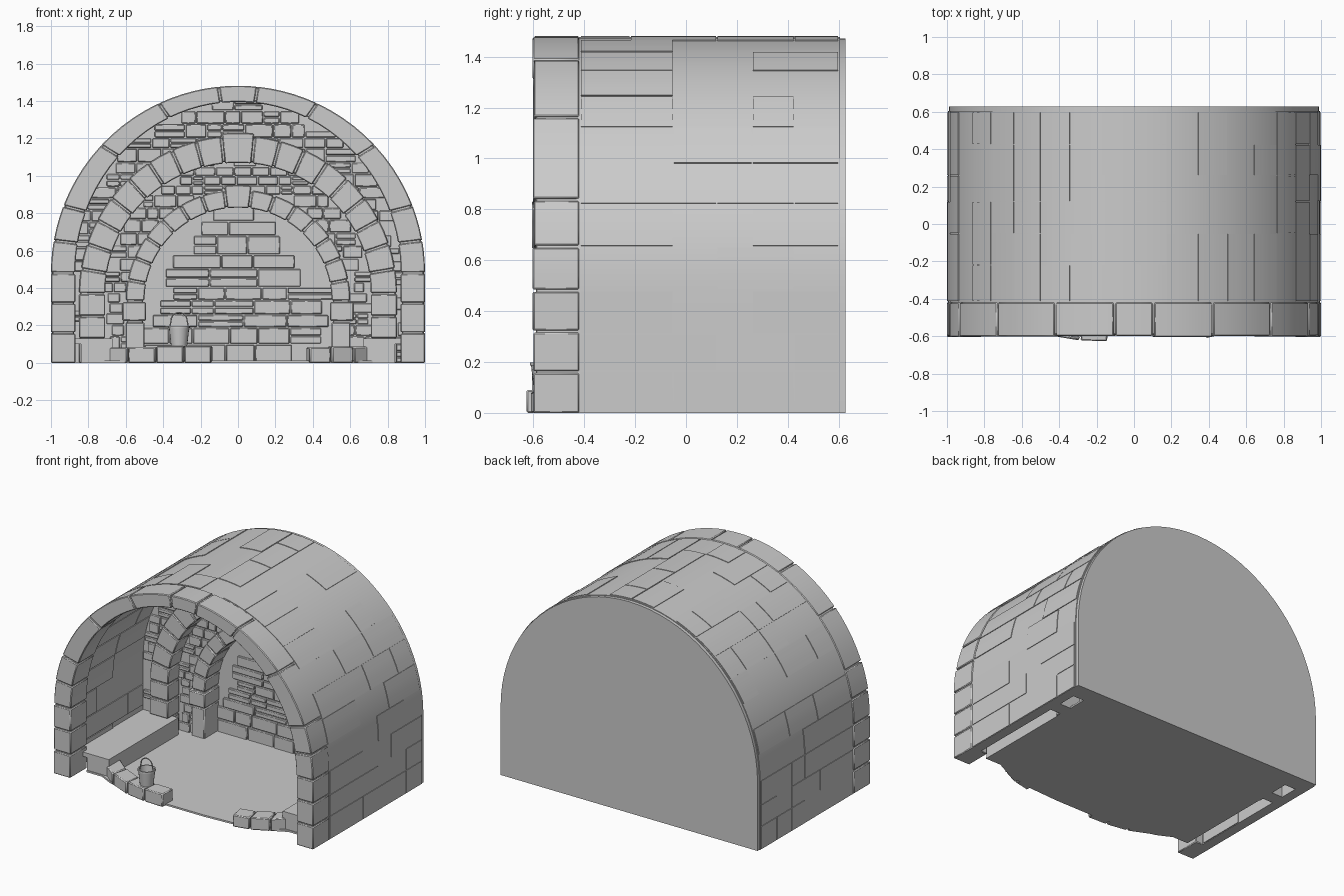
import bpy, bmesh, math, random

if "Cube" in bpy.data.objects:
    bpy.data.objects.remove(bpy.data.objects["Cube"])
random.seed(4)

# Arch profile = (half width, spring height, top height).
# Path position s: -1..0 right leg, 0..180 degrees of arc, 180..181 left leg.
def pt(p, s):
    a, zc, top = p
    if s <= 0:
        return a, zc * (1 + s)
    if s >= 180:
        return -a, zc * (181 - s)
    r = math.radians(s)
    return a * math.cos(r), zc + (top - zc) * math.sin(r)


def samples(s0, s1, step=4.5):
    lo, hi = max(s0, 0), min(s1, 180)
    out = [s0]
    if hi > lo:
        n = max(1, math.ceil((hi - lo) / step))
        out += [lo + (hi - lo) * i / n for i in range(n + 1)]
    out.append(s1)
    return [s for i, s in enumerate(out) if i == 0 or s - out[i - 1] > 1e-4]


def arch_block(bm, inner, outer, s0, s1, y0, y1):
    rows = []
    for s in samples(s0, s1):
        (xi, zi), (xo, zo) = pt(inner, s), pt(outer, s)
        rows.append([bm.verts.new(c) for c in
                     ((xi, y0, zi), (xo, y0, zo), (xo, y1, zo), (xi, y1, zi))])
    for a, b in zip(rows, rows[1:]):
        for k in range(4):
            j = (k + 1) % 4
            bm.faces.new((a[k], a[j], b[j], b[k]))
    bm.faces.new(rows[0][::-1])
    bm.faces.new(rows[-1])


def prism(bm, pts, lo, hi, axis):
    def co(p, h):
        return (p[0], p[1], h) if axis == 'z' else (p[0], h, p[1])
    a = [bm.verts.new(co(p, lo)) for p in pts]
    b = [bm.verts.new(co(p, hi)) for p in pts]
    bm.faces.new(a[::-1])
    bm.faces.new(b)
    for i in range(len(pts)):
        j = (i + 1) % len(pts)
        bm.faces.new((a[i], a[j], b[j], b[i]))


def box(bm, x0, x1, y0, y1, z0, z1):
    prism(bm, [(x0, y0), (x1, y0), (x1, y1), (x0, y1)], z0, z1, 'z')


def finish(bm, name, bevel=0):
    bmesh.ops.recalc_face_normals(bm, faces=bm.faces)
    me = bpy.data.meshes.new(name)
    bm.to_mesh(me)
    bm.free()
    ob = bpy.data.objects.new(name, me)
    bpy.context.collection.objects.link(ob)
    if bevel:
        m = ob.modifiers.new("bevel", 'BEVEL')
        m.width, m.segments, m.limit_method = bevel, 1, 'ANGLE'
    return ob


def grow(p, d):
    return p[0] + d, p[1], p[2] + d


# Ring of separate stones over a slightly recessed mortar core
def stone_ring(name, inner, outer, joints, legs, y0, y1, key=0.0):
    bm = bmesh.new()
    arch_block(bm, grow(inner, .008), grow(outer, -.008), -1, 181, y0 + .012, y1 - .003)
    zc = inner[1]
    cuts = [-1] + [z / zc - 1 for z in legs] + [0] + joints
    cuts += [180 - j for j in reversed(joints)] + [180] + [181 - z / zc for z in reversed(legs)] + [181]
    for s0, s1 in zip(cuts, cuts[1:]):
        g = .004 / zc if s1 <= 0 or s0 >= 180 else .25 / inner[0]
        mid = s0 < 90 < s1
        o = grow(outer, key if mid else 0)
        arch_block(bm, inner, o, s0 + g * (s0 > -1), s1 - g * (s1 < 181),
                   y0 + random.uniform(-.004, .005) - (.006 if mid and key else 0), y1)
    return finish(bm, name, .005)


VAULT_OUT, VAULT_IN = (.995, .48, 1.477), (.925, .48, 1.425)
R2I, R2O = (.71, .37, 1.07), (.85, .37, 1.215)
R3I, R3O = (.50, .33, .83), (.60, .33, .925)

# Barrel vault shell and back cap
bm = bmesh.new()
arch_block(bm, VAULT_IN, VAULT_OUT, -1, 181, -.43, .605)
finish(bm, "vault_shell")
bm = bmesh.new()
prism(bm, [pt((.99, .48, 1.472), s) for s in samples(-1, 181)], .5, .627, 'y')
finish(bm, "back_cap")

# Stones standing a little proud of the vault, outside and inside
for name, inn, out, ys in (
        ("outer_stones", grow(VAULT_OUT, -.01), grow(VAULT_OUT, .004), [-.415, -.22, -.05, .12, .26, .425, .6]),
        ("inner_stones", grow(VAULT_IN, -.006), grow(VAULT_IN, .01), [-.41, -.24, -.06, .1, .27])):
    bm = bmesh.new()
    rows = [-1, -.66, -.35, 0] + list(range(10, 180, 10)) + [180, 180.35, 180.66, 181]
    for s0, s1 in zip(rows, rows[1:]):
        g = .006 if s1 <= 0 or s0 >= 180 else .2
        i = 0
        while i < len(ys) - 1:
            j = min(len(ys) - 1, i + random.choice((1, 2, 2, 3)))
            if random.random() < .6:
                arch_block(bm, inn, out, s0 + g, s1 - g, ys[i] + .003, ys[j] - .003)
            i = j
    finish(bm, name)

# Three stone arches, front to back
stone_ring("front_arch", (.87, .48, 1.395), (1.0, .48, 1.482), [10, 21, 43, 65, 84], [.16, .32], -.602, -.42)
stone_ring("middle_arch", R2I, R2O, [9 + 9.375 * i for i in range(9)], [.13, .25], .24, .37, .015)
stone_ring("inner_arch", R3I, R3O, [11 + 12 * i for i in range(7)][:-1] + [83], [.22], .345, .505, .025)

# Capitals on the inner arch pillars
bm = bmesh.new()
for s in (-1, 1):
    x0, x1 = sorted((s * .492, s * .618))
    box(bm, x0, x1, .335, .5, .225, .325)
finish(bm, "pillar_capitals", .006)

# Masonry walls around the arches
bm = bmesh.new()
arch_block(bm, grow(R2I, .05), grow(VAULT_IN, .02), -1, 181, .275, .37)
finish(bm, "middle_wall")
bm = bmesh.new()
arch_block(bm, grow(R3I, .04), grow(R2I, .06), -1, 181, .375, .5)
finish(bm, "inner_wall")


def inside(p, x, z):
    a, zc, top = p
    return abs(x) < a if z < zc else (x / a) ** 2 + ((z - zc) / (top - zc)) ** 2 < 1


# Uneven bricks laid on each wall between a hole profile and a limit profile
def bricks(name, hole, limit, y, w, h):
    bm = bmesh.new()
    z = 0.0
    while z < limit[2]:
        dz = random.uniform(.8, 1.25) * h
        x = -limit[0] - random.uniform(0, w)
        while x < limit[0]:
            dx = random.uniform(.6, 1.4) * w
            parts = [(z, z + dz)] if random.random() < .75 else [(z, z + dz * .5), (z + dz * .5, z + dz)]
            for a, b in parts:
                c = [(px, pz) for px in (x, x + dx / 2, x + dx) for pz in (a, b)]
                if all(inside(limit, *p) for p in c) and not (hole and any(inside(hole, *p) for p in c)):
                    box(bm, x + .003, x + dx - .003, y - random.uniform(.006, .018), y + .01, a + .003, b - .003)
            x += dx
        z += dz
    finish(bm, name, .004)


bricks("middle_wall_bricks", grow(R2I, .03), grow(VAULT_IN, .015), .275, .12, .065)
bricks("inner_wall_bricks", grow(R3I, .03), grow(R2I, .05), .375, .09, .06)
bricks("back_wall_bricks", None, grow(R3I, .04), .5, .19, .085)

# Floor slab with a rounded front edge
bm = bmesh.new()
half = [(.84, .52), (.84, -.47), (.72, -.47), (.62, -.52), (.42, -.575), (.15, -.59)]
prism(bm, half + [(-x, y) for x, y in reversed(half)], 0, .012, 'z')
finish(bm, "floor")

# Side benches, open underneath along the wall
for s, side in ((-1, "left"), (1, "right")):
    bm = bmesh.new()
    for x0, x1, z0 in ((.67, .84, 0), (.84, .93, .10)):
        a, b = sorted((s * x0, s * x1))
        box(bm, a, b, -.465, .3, z0, .13)
    finish(bm, side + "_bench")

# Low curved kerb stones at the front, each side its own length
def kerb(name, pts):
    bm = bmesh.new()
    for (x0, y0), (x1, y1) in zip(pts, pts[1:]):
        g = .004 if x1 > x0 else -.004
        prism(bm, [(x0 + g, y0), (x1 - g, y1), ((x1 - g) * .95, y1 + .11), ((x0 + g) * .95, y0 + .11)],
              0, random.uniform(.08, .092), 'z')
    finish(bm, name, .006)


kerb("left_kerb", [(-.72, -.44), (-.59, -.535), (-.44, -.598), (-.29, -.622), (-.14, -.627)])
kerb("right_kerb", [(.72, -.44), (.62, -.53), (.50, -.585), (.38, -.61)])

# Bucket: hollow tapered tub with a rim
bx, by, bz = -.315, -.555, .088
bm = bmesh.new()
prof = [(0, 0), (.043, 0), (.054, .098), (.058, .098), (.058, .11), (.05, .11), (.04, .012), (0, .012)]
vs = [bm.verts.new((r, 0, z)) for r, z in prof]
es = [bm.edges.new(e) for e in zip(vs, vs[1:])]
bmesh.ops.spin(bm, geom=vs + es, cent=(0, 0, 0), axis=(0, 0, 1), angle=math.tau, steps=20)
bmesh.ops.remove_doubles(bm, verts=bm.verts, dist=1e-4)
finish(bm, "bucket").location = (bx, by, bz)

# Bucket handle: bent wire
cu = bpy.data.curves.new("bucket_handle", 'CURVE')
cu.dimensions, cu.bevel_depth, cu.bevel_resolution = '3D', .004, 1
path = [(.052, .09)] + [(.043 * math.cos(math.radians(d)), .138 + .043 * math.sin(math.radians(d)))
                        for d in range(0, 181, 15)] + [(-.052, .09)]
sp = cu.splines.new('POLY')
sp.points.add(len(path) - 1)
for p, (x, z) in zip(sp.points, path):
    p.co = (x, 0, z, 1)
handle = bpy.data.objects.new("bucket_handle", cu)
handle.location = (bx, by, bz)
bpy.context.collection.objects.link(handle)

# Smooth the curved faces, keep stone edges sharp
for ob in bpy.data.objects:
    ob.select_set(ob.type == 'MESH')
bpy.context.view_layer.objects.active = bpy.data.objects["vault_shell"]
bpy.ops.object.shade_smooth_by_angle(angle=math.radians(25))
